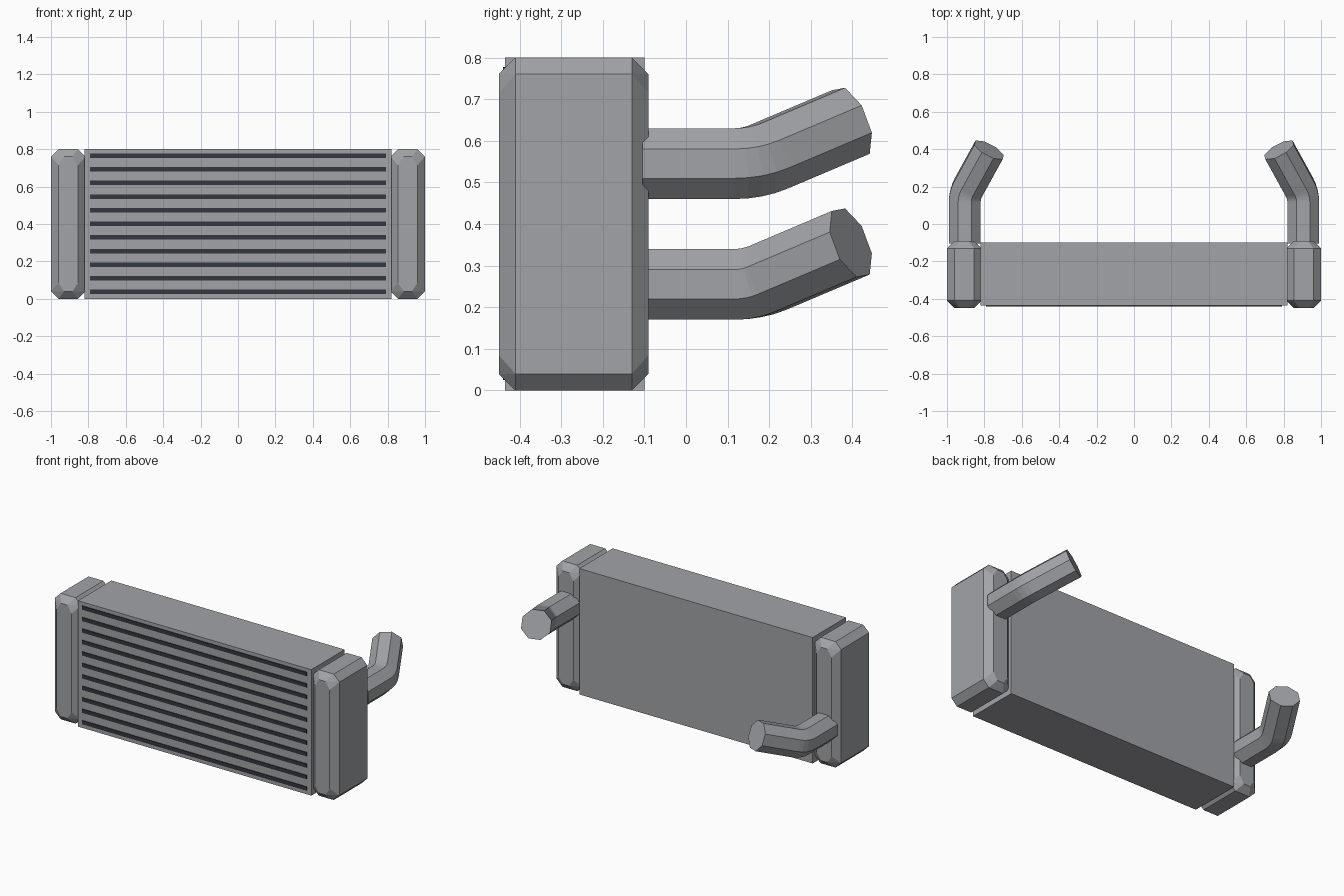
import bpy, bmesh, math
from mathutils import Vector, Quaternion

if "Cube" in bpy.data.objects:
    bpy.data.objects.remove(bpy.data.objects["Cube"])


def material(name, rgb):
    m = bpy.data.materials.new(name)
    m.diffuse_color = (*rgb, 1)
    m.use_nodes = True
    m.node_tree.nodes["Principled BSDF"].inputs["Base Color"].default_value = m.diffuse_color
    return m


METAL = material("grey metal", (0.36, 0.37, 0.39))
DARK = material("dark slot", (0.035, 0.038, 0.05))


def finish(name, bm, mat):
    bmesh.ops.recalc_face_normals(bm, faces=bm.faces)
    mesh = bpy.data.meshes.new(name)
    bm.to_mesh(mesh)
    bm.free()
    mesh.materials.append(mat)
    obj = bpy.data.objects.new(name, mesh)
    bpy.context.collection.objects.link(obj)
    return obj


def box(name, lo, hi, mat):
    bm = bmesh.new()
    bmesh.ops.create_cube(bm, size=1)
    for v in bm.verts:
        v.co = [(a + b) / 2 + c * (b - a) for a, b, c in zip(lo, hi, v.co)]
    return finish(name, bm, mat)


# End tank: chamfered box whose front and back faces have cut corners
def tank(name, x):
    bm = bmesh.new()
    corners = [(0.0925, 0.14, 0.36), (0.0525, 0.14, 0.40),
               (0.0525, 0.18, 0.315), (0.022, 0.18, 0.36)]
    for cx, cy, cz in corners:
        for sx in (-1, 1):
            for sy in (-1, 1):
                for sz in (-1, 1):
                    bm.verts.new((x + sx * cx, -0.27 + sy * cy, 0.40 + sz * cz))
    bmesh.ops.convex_hull(bm, input=bm.verts)
    bmesh.ops.dissolve_limit(bm, angle_limit=0.01, verts=bm.verts, edges=bm.edges)
    return finish(name, bm, METAL)


# Eight-sided pipe: straight run, smooth bend, then straight towards the end
def pipe(name, side, z):
    start = Vector((side * 0.905, -0.105, z))
    knee = Vector((side * 0.905, 0.16, z))
    end = Vector((side * 0.775, 0.396, z + 0.10))
    d0 = Vector((0, 1, 0))
    d1 = (end - knee).normalized()
    turn = d0.rotation_difference(d1)
    tangent, steps = 0.045, 4
    a, b = knee - d0 * tangent, knee + d1 * tangent
    rings = [(start, Quaternion())]
    angle = d0.angle(d1)
    radius = tangent / math.tan(angle / 2)
    inward = (d1 - d0 * d0.dot(d1)).normalized()
    for i in range(steps + 1):
        t = angle * i / steps
        pos = a + d0 * radius * math.sin(t) + inward * radius * (1 - math.cos(t))
        rings.append((pos, Quaternion().slerp(turn, i / steps)))
    rings.append((end, turn))
    bm = bmesh.new()
    r = 0.085 / math.cos(math.pi / 8)
    loops = []
    for pos, rot in rings:
        ring = []
        for k in range(8):
            t = math.pi / 8 + k * math.pi / 4
            ring.append(bm.verts.new(pos + rot @ Vector((r * math.cos(t), 0, r * math.sin(t)))))
        loops.append(ring)
    for p, q in zip(loops, loops[1:]):
        for k in range(8):
            j = (k + 1) % 8
            bm.faces.new((p[k], p[j], q[j], q[k]))
    bm.faces.new(loops[0])
    bm.faces.new(loops[-1])
    return finish(name, bm, METAL)


# Core block
box("core", (-0.82, -0.435, 0), (0.82, -0.10, 0.80), METAL)

# Dark slots on the front
for i in range(11):
    z = 0.037 + i * 0.0728
    box(f"slot_{i + 1}", (-0.79, -0.44, z - 0.012), (0.79, -0.434, z + 0.012), DARK)

# Tanks and pipes on both ends; the right pipe sits higher
for label, side, z in (("left", -1, 0.255), ("right", 1, 0.545)):
    tank(f"{label}_tank", side * 0.9075)
    pipe(f"{label}_pipe", side, z)
